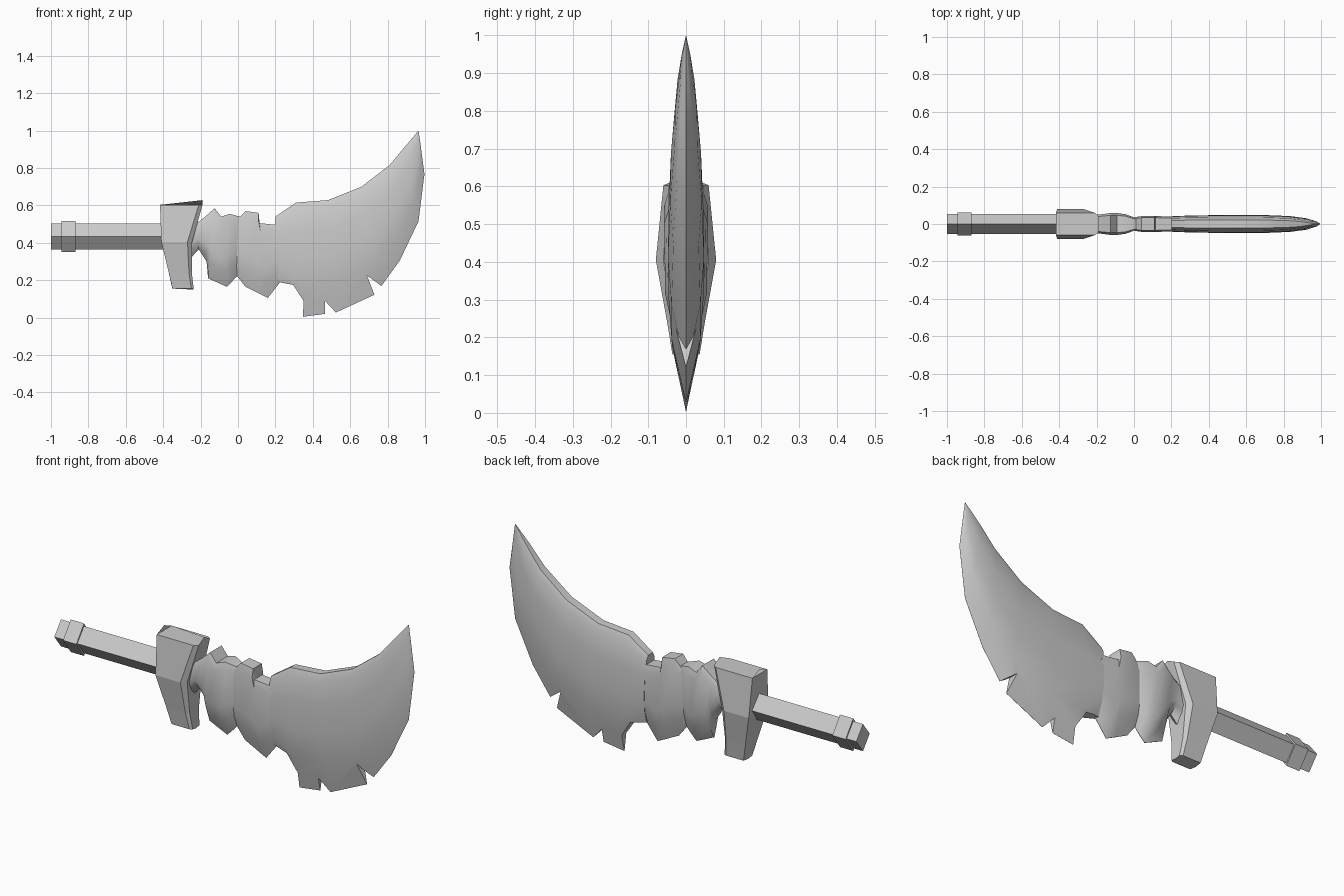
import bpy
import bmesh
from math import radians

cube = bpy.data.objects.get("Cube")
if cube:
    bpy.data.objects.remove(cube)

steel = bpy.data.materials.new("grey_steel")
steel.use_nodes = True
GREY = (0.6, 0.6, 0.6, 1)
steel.diffuse_color = GREY
steel.node_tree.nodes["Principled BSDF"].inputs["Base Color"].default_value = GREY


def loft(name, rings, smooth=None):
    """Skin a list of closed rings and cap both ends."""
    bm = bmesh.new()
    loops = [[bm.verts.new(p) for p in ring] for ring in rings]
    n = len(loops[0])
    for a, b in zip(loops, loops[1:]):
        for i in range(n):
            j = (i + 1) % n
            bm.faces.new((a[i], a[j], b[j], b[i]))
    bm.faces.new(loops[0])
    bm.faces.new(loops[-1])
    bmesh.ops.recalc_face_normals(bm, faces=bm.faces)
    mesh = bpy.data.meshes.new(name)
    bm.to_mesh(mesh)
    bm.free()
    mesh.materials.append(steel)
    ob = bpy.data.objects.new(name, mesh)
    bpy.context.collection.objects.link(ob)
    if smooth:
        bpy.ops.object.select_all(action='DESELECT')
        ob.select_set(True)
        bpy.context.view_layer.objects.active = ob
        bpy.ops.object.shade_smooth_by_angle(angle=radians(smooth))
    return ob


def diamond_bar(name, x0, x1, ry, rz, zc=0.433):
    section = [(0, rz), (ry, 0), (0, -rz), (-ry, 0)]
    return loft(name, [[(x, y, zc + z) for y, z in section] for x in (x0, x1)])


def blade_part(name, stations, profile, smooth=35):
    """Stations run along the blade: top x, z, bottom x, z, half thickness.
    The profile gives (fraction from spine to edge, share of thickness)."""
    rings = []
    for xt, zt, xb, zb, t in stations:
        side = [(xt + (xb - xt) * f, t * w, zt + (zb - zt) * f) for f, w in profile]
        rings.append(side + [(x, -y, z) for x, y, z in reversed(side)])
    return loft(name, rings, smooth)


def cut_notch(target, outline):
    """Cut a prism with the given x, z outline out of the target."""
    cutter = loft("notch_cutter", [[(x, y, z) for x, z in outline] for y in (-0.2, 0.2)])
    mod = target.modifiers.new("notch", 'BOOLEAN')
    mod.operation = 'DIFFERENCE'
    mod.solver = 'EXACT'
    mod.object = cutter
    bpy.ops.object.select_all(action='DESELECT')
    target.select_set(True)
    bpy.context.view_layer.objects.active = target
    bpy.ops.object.modifier_apply(modifier=mod.name)
    bpy.data.objects.remove(cutter)


# Handle and its collar
diamond_bar("handle", -1.0, -0.36, 0.054, 0.069)
diamond_bar("handle_collar", -0.945, -0.87, 0.062, 0.083)

# Guard: levels of left x, bevel x, right x, half thickness, z at sides, z at middle
rings = []
for xl, xm, xr, t, z, zc in [(-0.35, -0.25, -0.237, 0.036, 0.155, 0.15),
                             (-0.37, -0.262, -0.247, 0.05, 0.24, 0.24),
                             (-0.41, -0.27, -0.245, 0.08, 0.405, 0.405),
                             (-0.417, -0.21, -0.19, 0.06, 0.603, 0.628)]:
    rings.append([(xl, 0, zc), (xl, t, z), (xm, t, z), (xr, t * 0.75, z),
                  (xr, 0, zc), (xr, -t * 0.75, z), (xm, -t, z), (xl, -t, z)])
loft("guard", rings)

# Broken blade base beside the guard
CHUNK = [(0, 0.8), (0.1, 1), (0.6, 0.95), (0.78, 0.7), (1, 0.02)]
blade_part("blade_base", [
    (-0.30, 0.50, -0.27, 0.30, 0.045),
    (-0.22, 0.505, -0.21, 0.365, 0.048),
    (-0.175, 0.54, -0.168, 0.30, 0.052),
    (-0.125, 0.585, -0.16, 0.21, 0.058),
    (-0.09, 0.54, -0.06, 0.165, 0.058),
    (-0.045, 0.555, -0.03, 0.195, 0.052),
    (0.01, 0.54, -0.003, 0.225, 0.032)], CHUNK)

# Middle blade fragment
blade_part("blade_middle", [
    (-0.025, 0.50, -0.015, 0.235, 0.032),
    (0.04, 0.57, 0.04, 0.165, 0.042),
    (0.11, 0.56, 0.11, 0.13, 0.043),
    (0.115, 0.505, 0.16, 0.105, 0.042),
    (0.215, 0.495, 0.225, 0.19, 0.04)], CHUNK)

# Wide curved blade with a sharp lower edge
EDGE = [(0, 0.45), (0.06, 0.75), (0.25, 0.95), (0.5, 1), (0.72, 0.8), (1, 0.01)]
blade = blade_part("blade", [
    (0.20, 0.54, 0.215, 0.15, 0.042),
    (0.31, 0.615, 0.345, 0.004, 0.046),
    (0.48, 0.628, 0.525, 0.028, 0.048),
    (0.66, 0.70, 0.735, 0.125, 0.048),
    (0.81, 0.815, 0.865, 0.305, 0.042),
    (0.885, 0.905, 0.965, 0.515, 0.03),
    (0.93, 0.958, 0.997, 0.768, 0.016),
    (0.964, 0.999, 0.967, 0.99, 0.001)], EDGE, 40)

# Chips broken out of the lower edge
for chip in ([(0.1, 0.2), (0.215, 0.19), (0.295, 0.175), (0.35, 0.09), (0.345, -0.1), (0.1, -0.1)],
             [(0.465, -0.1), (0.465, 0.09), (0.528, 0.022), (0.56, -0.1)],
             [(0.69, 0.225), (0.768, 0.168), (0.85, 0.1), (0.745, 0.08)]):
    cut_notch(blade, chip)
